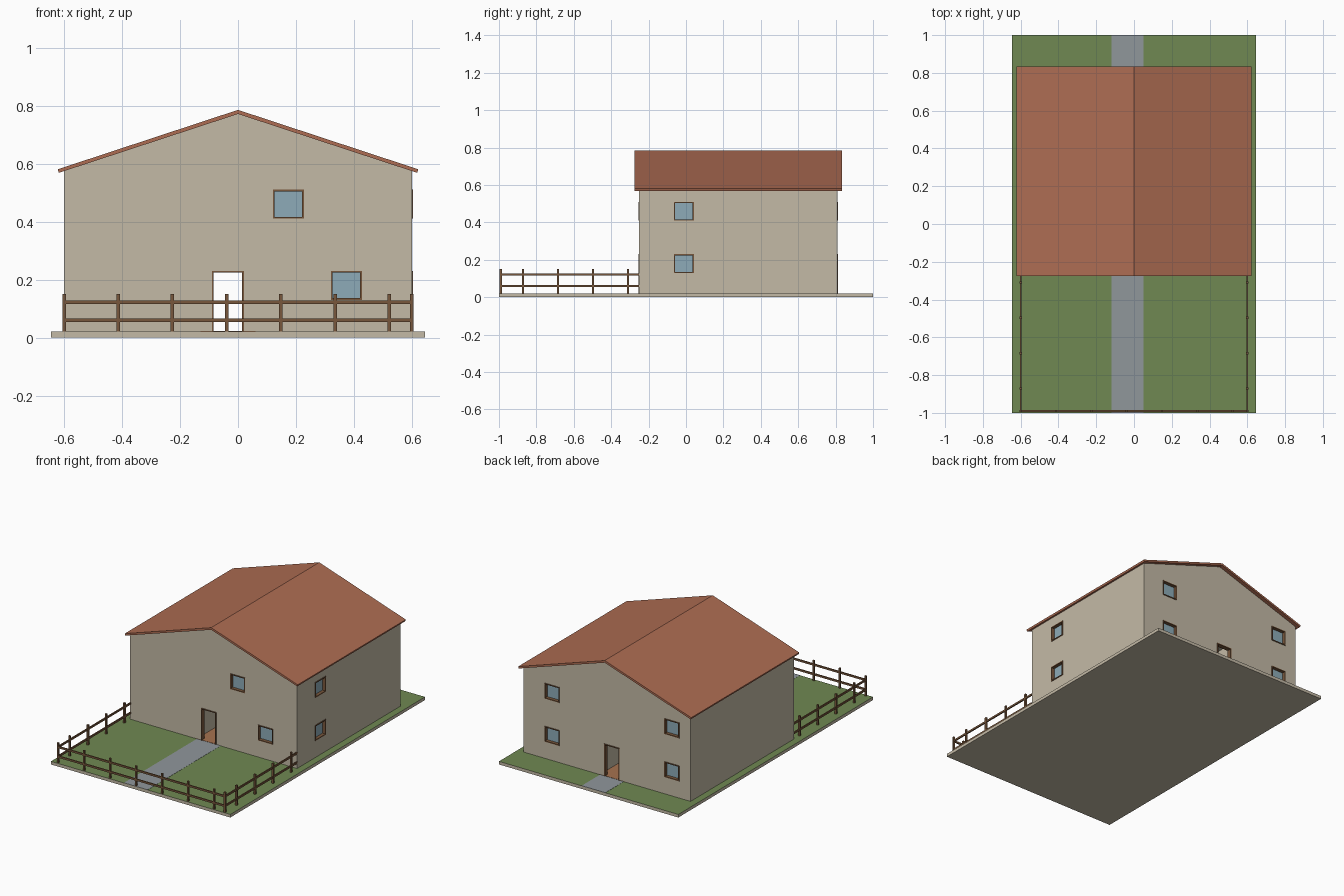
import bpy, bmesh

if "Cube" in bpy.data.objects:
    bpy.data.objects.remove(bpy.data.objects["Cube"])

def material(name, rgb):
    m = bpy.data.materials.new(name)
    m.diffuse_color = (*rgb, 1)
    m.use_nodes = True
    m.node_tree.nodes["Principled BSDF"].inputs["Base Color"].default_value = m.diffuse_color
    return m

WALL = material("plaster", (0.55, 0.49, 0.38))
ROOF = material("roof_tile", (0.42, 0.15, 0.085))
GRASS = material("grass", (0.16, 0.25, 0.085))
STONE = material("stone", (0.28, 0.31, 0.33))
WOOD = material("wood", (0.19, 0.095, 0.045))
FLOOR = material("floorboards", (0.38, 0.17, 0.08))
GLASS = material("glass", (0.27, 0.41, 0.48))

def mesh_object(name, bm, *mats):
    bmesh.ops.recalc_face_normals(bm, faces=bm.faces)
    me = bpy.data.meshes.new(name)
    bm.to_mesh(me)
    bm.free()
    for m in mats:
        me.materials.append(m)
    ob = bpy.data.objects.new(name, me)
    bpy.context.collection.objects.link(ob)
    return ob

def add_box(bm, a, b):
    verts = bmesh.ops.create_cube(bm, size=1)["verts"]
    for v in verts:
        v.co = [(a[i] + b[i]) / 2 + v.co[i] * abs(b[i] - a[i]) for i in range(3)]

def boxes(name, pairs, *mats):
    bm = bmesh.new()
    for a, b in pairs:
        add_box(bm, a, b)
    return mesh_object(name, bm, *mats)

def prism(name, profile, y0, y1, mat):
    bm = bmesh.new()
    face = bm.faces.new([bm.verts.new((x, y0, z)) for x, z in profile])
    new = bmesh.ops.extrude_face_region(bm, geom=[face])["geom"]
    bmesh.ops.translate(bm, vec=(0, y1 - y0, 0),
                        verts=[g for g in new if isinstance(g, bmesh.types.BMVert)])
    return mesh_object(name, bm, mat)

# Ground slab with a grass top, and the path
base = boxes("ground_slab", [((-0.645, -1, 0), (0.645, 1, 0.02))], WALL, GRASS)
for p in base.data.polygons:
    p.material_index = int(p.normal.z > 0.5)
boxes("path", [((-0.12, -1, 0.015), (0.05, 1, 0.021))], STONE)
boxes("hall_floor", [((-0.13, -0.25, 0.015), (0.06, 0.81, 0.0225))], FLOOR)

# House body and roof
Y0, Y1, X1 = -0.25, 0.81, 0.6
house = prism("house_walls", [(-X1, 0.01), (X1, 0.01), (X1, 0.574), (0, 0.772), (-X1, 0.574)],
              Y0, Y1, WALL)
prism("roof", [(-0.622, 0.58), (0, 0.785), (0.622, 0.58),
               (0.618, 0.568), (0, 0.771), (-0.618, 0.568)], -0.275, 0.835, ROOF)

# Openings: (wall, start, end, bottom, top)
LOW, HIGH = (0.13, 0.23), (0.41, 0.51)
windows = [("front", 0.12, 0.227, *HIGH), ("front", 0.32, 0.427, *LOW)]
for z in (LOW, HIGH):
    windows += [("right", -0.065, 0.042, *z), ("back", 0.342, 0.449, *z),
                ("back", -0.52, -0.413, *z)]
doors = [("front", -0.09, 0.02, 0.02, 0.23), ("back", -0.09, 0.02, 0.02, 0.23)]

def on_wall(wall, u0, u1, z0, z1, d0, d1):
    """Box on a wall, d measured outward from the wall surface."""
    if wall == "right":
        return (X1 + d0, u0, z0), (X1 + d1, u1, z1)
    s, y = (-1, Y0) if wall == "front" else (1, Y1)
    return (u0, y + s * d0, z0), (u1, y + s * d1, z1)

def frame(opening, depth, sill=True):
    wall, u0, u1, z0, z1 = opening
    t, d = 0.006, (-depth, 0.004)
    parts = [(u0, u0 + t, z0, z1), (u1 - t, u1, z0, z1), (u0 + t, u1 - t, z1 - t, z1)]
    if sill:
        parts.append((u0 + t, u1 - t, z0, z0 + t))
    return [on_wall(wall, *p, *d) for p in parts]

# Cut the window recesses, doorways and the hall running through the house
cutters = [
    boxes("window_cutter", [on_wall(*w, -0.025, 0.05) for w in windows]),
    boxes("door_cutter", [((-0.09, -0.4, 0), (0.02, 1, 0.23))]),
    boxes("hall_cutter", [((-0.12, Y0 + 0.025, -0.01), (0.05, Y1 - 0.025, 0.29))]),
]
for c in cutters:
    c.hide_render = True
    mod = house.modifiers.new(c.name, "BOOLEAN")
    mod.object, mod.operation, mod.solver = c, "DIFFERENCE", "EXACT"
    bpy.context.view_layer.objects.active = house
    bpy.ops.object.modifier_apply(modifier=mod.name)
    bpy.data.objects.remove(c)

boxes("window_frames", [b for w in windows for b in frame(w, 0.025)], WOOD)
boxes("window_glass", [on_wall(*w, -0.026, -0.018) for w in windows], GLASS)
boxes("door_frames", [b for d in doors for b in frame(d, 0.025, False)], WOOD)

# Fence: posts every 0.187 plus two rails along three sides
FY, H = -0.99, 0.006
spots = [(-0.6 + 0.187 * i, FY) for i in range(7)] + [(0.6, FY)]
spots += [(s * 0.6, -0.31 - 0.187 * i) for s in (-1, 1) for i in range(4)]
boxes("fence_posts", [((x - H, y - H, 0.015), (x + H, y + H, 0.15)) for x, y in spots], WOOD)
rails = []
for z in (0.06, 0.122):
    rails.append(((-0.6, FY - 0.004, z - H), (0.6, FY + 0.004, z + H)))
    rails += [((s * 0.6 - 0.004, FY, z - H), (s * 0.6 + 0.004, Y0, z + H)) for s in (-1, 1)]
boxes("fence_rails", rails, WOOD)
